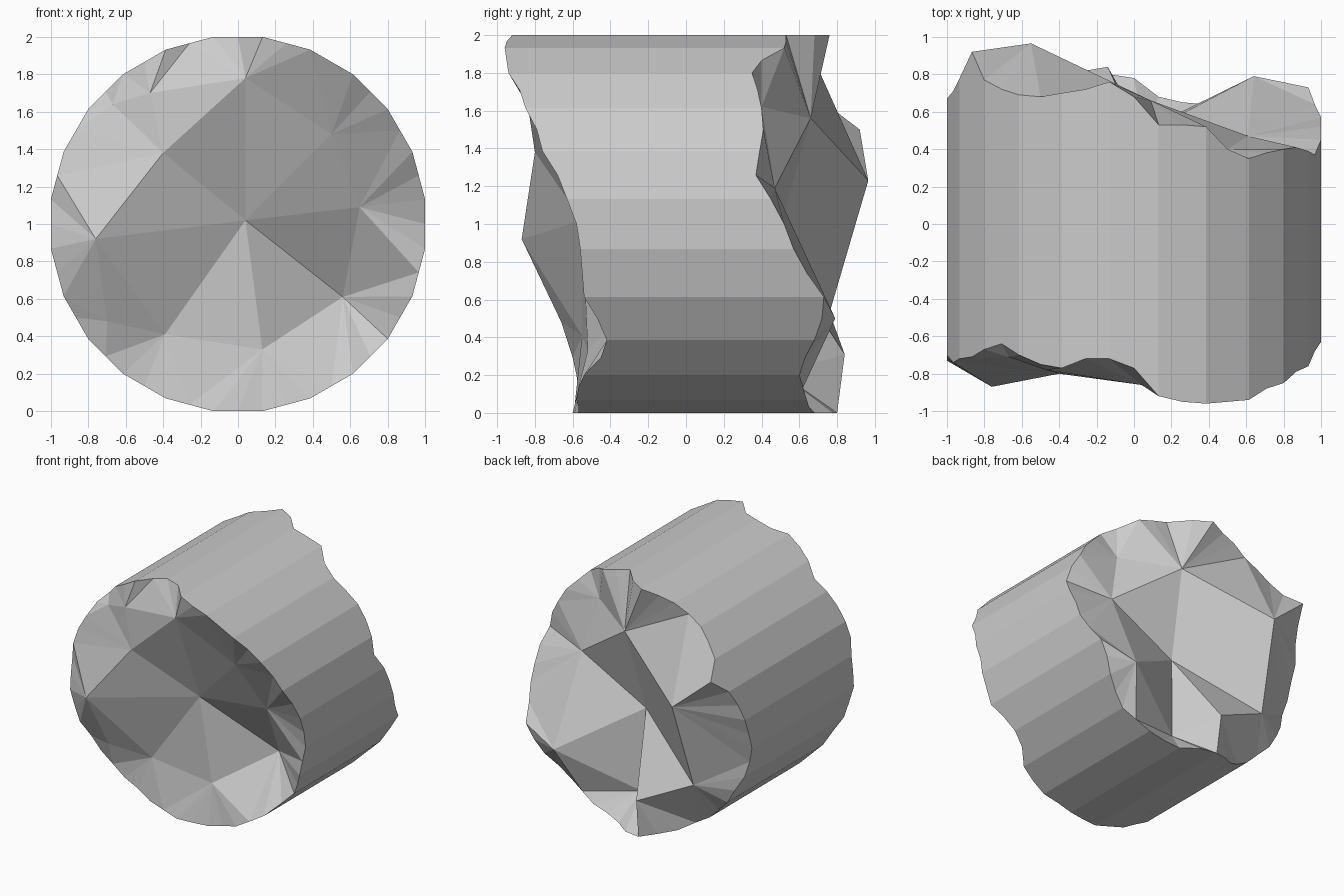
import bpy, bmesh, math
from mathutils import Vector
from mathutils.geometry import delaunay_2d_cdt

if "Cube" in bpy.data.objects:
    bpy.data.objects.remove(bpy.data.objects["Cube"])

SIDES = 24
STEPS = SIDES * 2          # rim samples: every corner and every side midpoint
RADIUS = 1 / math.cos(math.radians(7.5))

# Broken-edge depth (y) every 7.5 degrees, starting at +x and turning toward +z
FRONT_RIM = [-.58, -.63, -.68, -.76, -.79, -.85, -.88, -.94, -.95, -.96, -.95, -.92,
             -.77, -.72, -.72, -.77, -.75, -.70, -.64, -.67, -.71, -.72, -.74, -.70,
             -.72, -.73, -.72, -.70, -.65, -.62, -.60, -.58, -.57, -.58, -.59, -.60,
             -.59, -.57, -.57, -.58, -.57, -.54, -.45, -.42, -.47, -.54, -.55, -.56]
BACK_RIM = [.52, .45, .37, .39, .41, .40, .38, .35, .40, .52, .53, .53,
            .68, .76, .72, .70, .68, .69, .72, .77, .92, .78, .71, .67,
            .62, .58, .56, .58, .61, .61, .58, .57, .59, .66, .74, .80,
            .78, .68, .65, .64, .62, .60, .63, .68, .72, .73, .64, .57]

# Facet points of the broken faces (x, y, z) and the creases joining them
FRONT_PTS = [(.04, -.55, 1.02), (.04, -.86, 1.78), (-.40, -.80, 1.38), (-.76, -.87, .92),
             (-.39, -.55, .41), (.13, -.52, .33), (.56, -.27, .61), (.65, -.56, 1.09),
             (.50, -.75, 1.48), (-.47, -.78, 1.70), (-.67, -.71, 1.64), (-.70, -.66, .48)]
FRONT_CREASES = [(0, 1), (0, 2), (0, 3), (0, 4), (0, 5), (0, 6), (0, 7), (0, 8),
                 (1, 2), (2, 3), (4, 5), (5, 6), (6, 7), (7, 8), (1, 8), (1, 9)]
BACK_PTS = [(.03, .47, .88), (.09, .66, 1.56), (.61, .47, 1.19), (-.55, .965, 1.23),
            (-.60, .76, .53), (.64, .79, .50), (.05, .50, .21), (-.14, .84, .31),
            (.50, .40, 1.62)]
BACK_CREASES = [(0, 1), (0, 2), (0, 3), (0, 4), (0, 5), (0, 6), (0, 7), (1, 2), (1, 3),
                (3, 4), (6, 7), (2, 5), (5, 6), (4, 7), (1, 8), (2, 8)]


def corner(k):
    a = math.radians(7.5 + 15 * k)
    return Vector((RADIUS * math.cos(a), RADIUS * math.sin(a) + 1))


def rim_xz(i):
    """Corner of the 24-sided section, or the midpoint of a side."""
    if i % 2:
        return corner((i - 1) // 2)
    return (corner(i // 2 - 1) + corner(i // 2)) / 2


def broken_face(bm, rim, points, creases):
    """Triangulate one fractured end and return its rim vertices."""
    flat = [rim_xz(i) for i in range(STEPS)]
    coords = [(p.x, rim[i], p.y) for i, p in enumerate(flat)] + points
    flat += [Vector((x, z)) for x, y, z in points]
    edges = [(i, (i + 1) % STEPS) for i in range(STEPS)]
    edges += [(a + STEPS, b + STEPS) for a, b in creases]
    out_v, _, tris, origin, _, _ = delaunay_2d_cdt(flat, edges, [], 1, 1e-5)
    verts = [bm.verts.new(c) for c in coords]
    for tri in tris:
        if all(origin[i] for i in tri):
            bm.faces.new([verts[origin[i][0]] for i in tri])
    return verts[:STEPS]


# Broken stone column drum lying along y
bm = bmesh.new()
front = broken_face(bm, FRONT_RIM, FRONT_PTS, FRONT_CREASES)
back = broken_face(bm, BACK_RIM, BACK_PTS, BACK_CREASES)

# Faceted side wall between the two broken edges
for i in range(STEPS):
    j = (i + 1) % STEPS
    bm.faces.new((front[i], front[j], back[j], back[i]))
bmesh.ops.recalc_face_normals(bm, faces=bm.faces)

mesh = bpy.data.meshes.new("broken_column_drum")
bm.to_mesh(mesh)
bm.free()
drum = bpy.data.objects.new("broken_column_drum", mesh)
bpy.context.collection.objects.link(drum)
